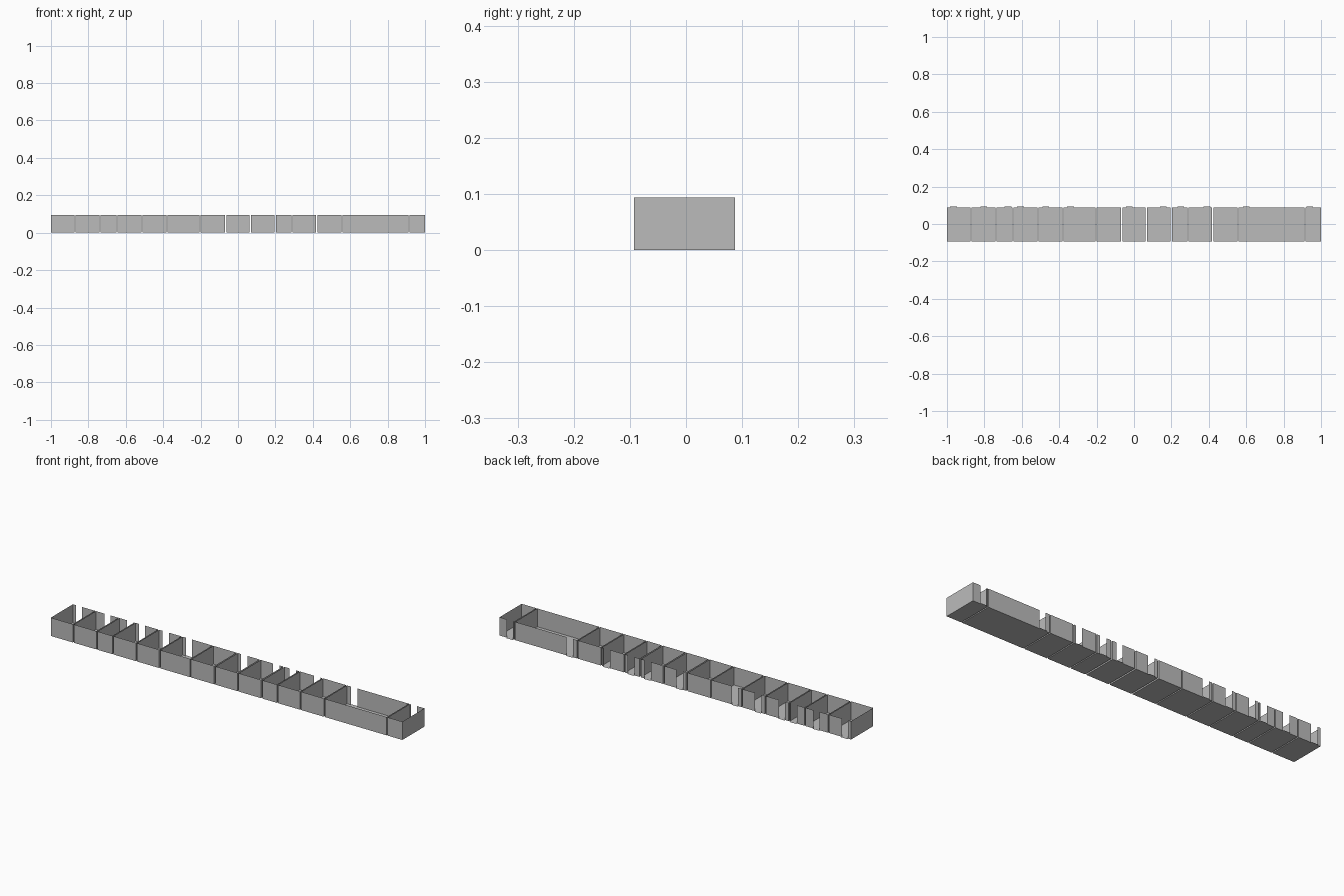
import bpy, bmesh

if "Cube" in bpy.data.objects:
    bpy.data.objects.remove(bpy.data.objects["Cube"])

FRONT, BACK, SILL = -0.093, 0.087, 0.093   # front wall, back wall, doorway threshold
HEIGHT, DOOR = 0.094, 0.036                # wall height, doorway width

grey = bpy.data.materials.new("plain grey")
grey.diffuse_color = (0.5, 0.5, 0.5, 1)
grey.use_nodes = True
grey.node_tree.nodes["Principled BSDF"].inputs["Base Color"].default_value = grey.diffuse_color

# each room: left x, right x, doorway centre x (None = closed)
ROOMS = [
    (-1.000, -0.875, -0.965), (-0.869, -0.741, -0.803), (-0.735, -0.650, -0.674),
    (-0.644, -0.516, -0.607), (-0.510, -0.383, -0.472), (-0.377, -0.207, -0.340),
    (-0.201, -0.070, None), (-0.062, 0.061, -0.026), (0.069, 0.196, 0.157),
    (0.204, 0.286, 0.250), (0.292, 0.418, 0.390), (0.424, 0.553, None),
    (0.559, 0.911, 0.600), (0.917, 1.000, 0.940),
]


def room(name, x0, x1, door):
    bm = bmesh.new()

    def quad(*pts):
        bm.faces.new([bm.verts.new(p) for p in pts])

    def floor(xa, xb, ya, yb):
        quad((xa, ya, 0), (xb, ya, 0), (xb, yb, 0), (xa, yb, 0))

    def wall(xa, ya, xb, yb):
        quad((xa, ya, 0), (xb, yb, 0), (xb, yb, HEIGHT), (xa, ya, HEIGHT))

    # floor, front wall and side walls
    floor(x0, x1, FRONT, BACK)
    wall(x0, FRONT, x1, FRONT)
    wall(x1, FRONT, x1, BACK)
    wall(x0, BACK, x0, FRONT)
    # back wall, split by the doorway with its threshold
    if door is None:
        wall(x1, BACK, x0, BACK)
    else:
        a, b = door - DOOR / 2, door + DOOR / 2
        wall(x1, BACK, b, BACK)
        wall(a, BACK, x0, BACK)
        floor(a, b, BACK, SILL)
    bmesh.ops.remove_doubles(bm, verts=bm.verts, dist=1e-5)
    me = bpy.data.meshes.new(name)
    bm.to_mesh(me)
    bm.free()
    me.materials.append(grey)
    bpy.context.collection.objects.link(bpy.data.objects.new(name, me))


for i, (x0, x1, door) in enumerate(ROOMS, 1):
    room(f"room_{i:02d}", x0, x1, door)
